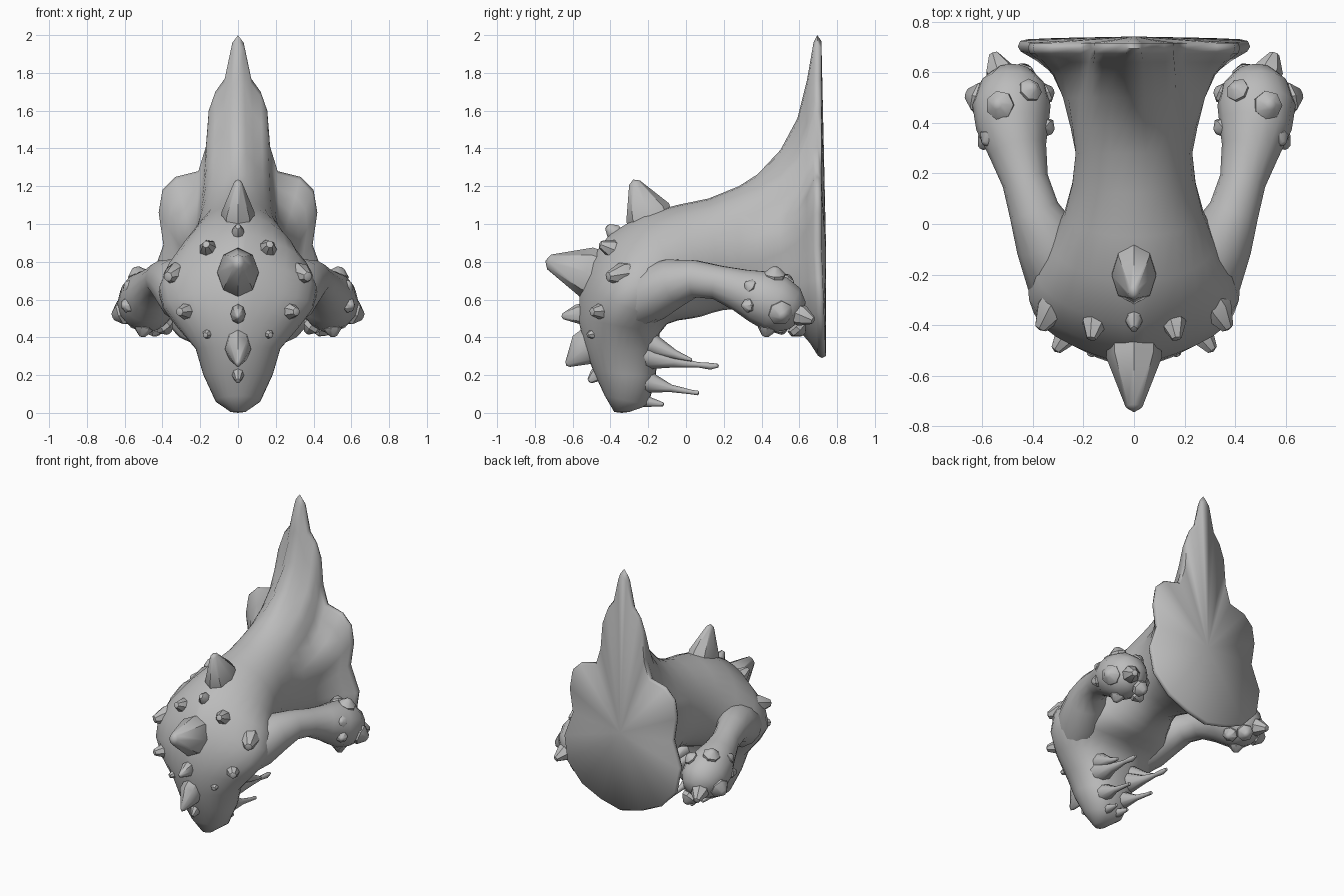
import bpy, bmesh, math
from mathutils import Vector

if "Cube" in bpy.data.objects:
    bpy.data.objects.remove(bpy.data.objects["Cube"])

grey = bpy.data.materials.new("stone grey")
grey.diffuse_color = (0.5, 0.5, 0.5, 1)
grey.use_nodes = True
grey.node_tree.nodes["Principled BSDF"].inputs["Base Color"].default_value = grey.diffuse_color


def finish(name, bm, angle=50):
    bmesh.ops.recalc_face_normals(bm, faces=bm.faces)
    me = bpy.data.meshes.new(name)
    bm.to_mesh(me)
    bm.free()
    me.materials.append(grey)
    ob = bpy.data.objects.new(name, me)
    bpy.context.collection.objects.link(ob)
    bpy.ops.object.select_all(action='DESELECT')
    ob.select_set(True)
    bpy.context.view_layer.objects.active = ob
    bpy.ops.object.shade_smooth_by_angle(angle=math.radians(angle))
    return ob


def loft(name, rings, start, end, angle=50):
    """Bridge closed rings and close both ends with a fan to a point."""
    bm = bmesh.new()
    loops = [[bm.verts.new(p) for p in r] for r in rings]
    n = len(loops[0])
    for a, b in zip(loops, loops[1:]):
        for i in range(n):
            j = (i + 1) % n
            bm.faces.new((a[i], a[j], b[j], b[i]))
    for loop, tip in ((loops[0], start), (loops[-1], end)):
        t = bm.verts.new(tip)
        for i in range(n):
            bm.faces.new((loop[i], loop[(i + 1) % n], t))
    return finish(name, bm, angle)


def tube(name, path, sides=12):
    """Tapered tube along (x, y, z, radius) points."""
    pts = [Vector(p[:3]) for p in path]
    rings = []
    for k, p in enumerate(pts):
        d = (pts[min(k + 1, len(pts) - 1)] - pts[max(k - 1, 0)]).normalized()
        u = d.cross(Vector((0, 0, 1))).normalized()
        v = u.cross(d)
        rings.append([p + path[k][3] * (u * math.cos(a) + v * math.sin(a))
                      for a in (2 * math.pi * i / sides for i in range(sides))])
    d = (pts[-1] - pts[-2]).normalized()
    return loft(name, rings, pts[0], pts[-1] + d * path[-1][3] * 0.4)


def spike(name, base, tip, r, tall=1.0, blunt=0.18, sides=8):
    """Faceted horn; tall stretches its base up the surface."""
    base, tip = Vector(base), Vector(tip)
    d = (tip - base).normalized()
    ref = Vector((1, 0, 0)) if abs(d.x) < 0.8 else Vector((0, 0, 1))
    v = d.cross(ref).normalized()
    u = v.cross(d)
    length = (tip - base).length
    rings = []
    for h, s in ((-0.4, 0.95), (0.15, 1.0), (0.92, blunt)):
        rings.append([base + d * length * h + r * s * (u * math.cos(a) + v * tall * math.sin(a))
                      for a in (2 * math.pi * i / sides for i in range(sides))])
    return loft(name, rings, base - d * length * 0.4, tip, 40)


# Body: rings set by outer (y, z), inner (y, z) and half width
HALF = 15
SECTIONS = [
    (-.38, .005, -.30, .005, .04), (-.43, .09, -.20, .04, .12), (-.49, .22, -.16, .19, .185),
    (-.54, .35, -.15, .33, .225), (-.57, .50, -.14, .42, .325), (-.56, .66, -.10, .47, .40),
    (-.51, .81, -.04, .49, .42), (-.40, .95, .03, .50, .39), (-.23, 1.05, .08, .51, .325),
    (-.05, 1.10, .14, .53, .275), (.12, 1.135, .20, .545, .245), (.28, 1.20, .28, .55, .232)]
FRONT_POWER = {3: 1.15, 4: 1.5, 5: 1.75, 6: 1.75, 7: 1.4, 8: 1.1}
rings = []
for k, (oy, oz, iy, iz, w) in enumerate(SECTIONS):
    ring = []
    for i in range(2 * HALF):
        a = math.pi * i / HALF
        c, s = math.cos(a), math.sin(a)
        # the face is wedge shaped in front and fuller behind
        power = 1.0
        if c > 0:
            power = FRONT_POWER.get(k, 1.0)
        elif 1 <= k <= 4:
            power = 0.75
        x = math.copysign(w * abs(s) ** power, s) if i % HALF else 0
        ring.append(Vector((x, (oy + iy) / 2 + c * (oy - iy) / 2,
                            (oz + iz) / 2 + c * (oz - iz) / 2)))
    rings.append(ring)

# Flared back plate: the neck ring spreads into this half outline (x, z)
OUTLINE = [(0, 2.0), (.03, 1.96), (.07, 1.77), (.12, 1.70), (.155, 1.60), (.17, 1.41),
           (.21, 1.28), (.33, 1.25), (.40, 1.18), (.42, 1.06), (.395, .89), (.46, .71),
           (.43, .53), (.31, .40), (.16, .33), (0, .29)]
outline = OUTLINE + [(-x, z) for x, z in OUTLINE[-2:0:-1]]
neck = rings[-1]
for y, f in ((.38, .08), (.50, .24), (.59, .45), (.64, .70), (.675, .95), (.695, 1), (.717, .96)):
    ring = []
    for p, (x, z) in zip(neck, outline):
        low = max(0, 0.9 - z) * 0.04 * f
        fx = f ** 0.85
        ring.append(Vector((p.x + (x - p.x) * fx, y + low, p.z + (z - p.z) * f)))
    rings.append(ring)
loft("body_and_back_plate", rings, (0, -.34, 0), (0, .742, .85), 75)

# Central spikes: base, tip, radius, stretch
CENTRE = [
    ("nose_horn", (0, -.49, .735), (0, -.745, .805), .11, 1.22, .3),
    ("crown_horn", (0, -.19, 1.03), (0, -.28, 1.235), .088, 1.4, .25),
    ("brow_spike", (0, -.38, .955), (0, -.42, .99), .033, 1.3, .4),
    ("upper_chin_spike", (0, -.56, .525), (0, -.66, .51), .04, 1.3, .3),
    ("chin_horn", (0, -.52, .35), (0, -.635, .25), .068, 1.4, .2),
    ("lower_chin_spike", (0, -.47, .205), (0, -.515, .165), .032, 1.2, .4)]
for name, b, t, r, tall, blunt in CENTRE:
    spike(name, b, t, r, tall, blunt)

# Paired face spikes: base, tip, radius
FACE = [((.155, -.385, .865), (.17, -.46, .895), .05),
        ((.32, -.325, .735), (.375, -.42, .72), .064),
        ((.25, -.415, .54), (.315, -.505, .535), .056),
        ((.15, -.465, .425), (.175, -.525, .41), .036)]

# Hand studs: surface position, radius, height
HAND_CENTRE = Vector((.48, .46, .58))
STUDS = [(.53, .47, .73, .058, .045), (.41, .53, .70, .048, .035), (.345, .38, .62, .04, .03),
         (.575, .34, .67, .04, .035), (.585, .33, .57, .04, .04), (.61, .50, .53, .068, .06),
         (.53, .60, .52, .058, .09), (.44, .59, .45, .055, .05), (.50, .43, .45, .05, .05),
         (.39, .50, .46, .05, .05), (.345, .52, .56, .042, .03)]

ARM = [(.22, -.32, .56, .13), (.28, -.19, .635, .155), (.345, -.06, .69, .13),
       (.395, .05, .71, .1), (.43, .17, .69, .092), (.46, .29, .65, .115),
       (.48, .39, .615, .145), (.485, .47, .58, .155), (.48, .54, .545, .135),
       (.478, .59, .515, .085)]

# Tendrils behind the jaw
TENDRILS = [
    [(.09, -.34, .33, .09), (.11, -.19, .30, .07), (.125, -.06, .27, .03), (.13, .06, .255, .014),
     (.13, .13, .247, .018), (.13, .17, .25, .01)],
    [(.10, -.32, .40, .08), (.13, -.17, .36, .055), (.15, -.06, .31, .024), (.16, .03, .28, .008)],
    [(.06, -.35, .20, .08), (.075, -.19, .16, .055), (.085, -.08, .13, .02), (.09, .03, .11, .012),
     (.09, .065, .105, .012)],
    [(.03, -.33, .10, .05), (.04, -.21, .06, .03), (.045, -.12, .045, .01)]]

for side, s in (("right", 1), ("left", -1)):
    def m(p):
        return (p[0] * s,) + tuple(p[1:])
    tube("arm_" + side, [m(p) for p in ARM], 14)
    for k, path in enumerate(TENDRILS):
        tube(f"tendril_{side}_{k}", [m(p) for p in path], 8)
    for k, (b, t, r) in enumerate(FACE):
        spike(f"face_spike_{side}_{k}", m(b), m(t), r, 1.0, .4, 7)
    for k, (x, y, z, r, h) in enumerate(STUDS):
        b = Vector((x, y, z))
        t = b + (b - HAND_CENTRE).normalized() * h
        spike(f"hand_stud_{side}_{k}", m(tuple(b)), m(tuple(t)), r, 1.0, .35, 7)
